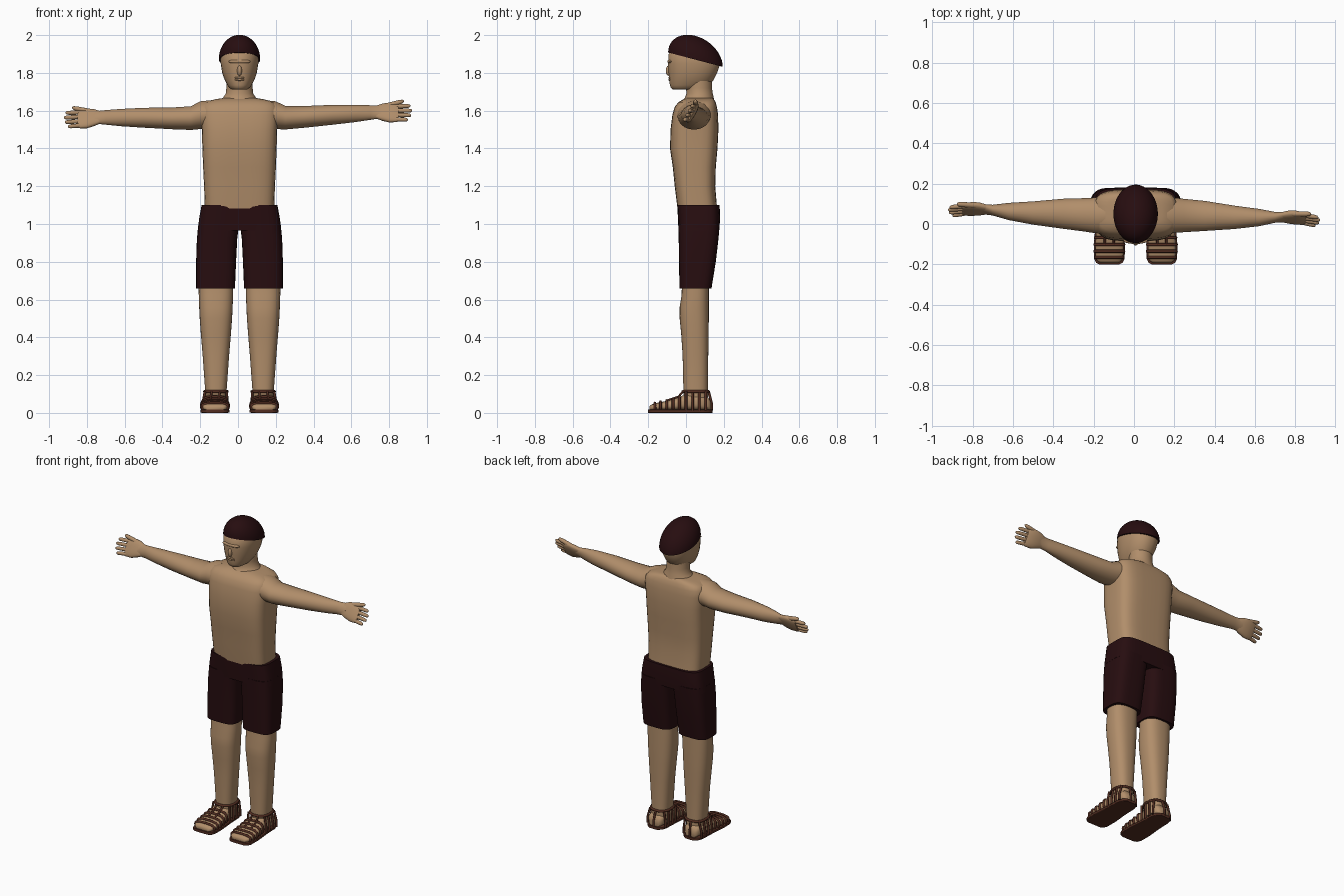
import bpy, bmesh, math
from mathutils import Vector

if "Cube" in bpy.data.objects:
    bpy.data.objects.remove(bpy.data.objects["Cube"])

CX = 0.008  # body centre line


def material(name, rgb):
    m = bpy.data.materials.new(name)
    m.diffuse_color = (*rgb, 1)
    m.use_nodes = True
    m.node_tree.nodes["Principled BSDF"].inputs["Base Color"].default_value = m.diffuse_color
    return m


SKIN = material("tan skin", (0.44, 0.27, 0.145))
CLOTH = material("dark maroon cloth", (0.02, 0.004, 0.005))
LEATHER = material("brown leather", (0.085, 0.026, 0.015))


def finish(ob, mat, angle=40):
    ob.data.materials.clear()
    ob.data.materials.append(mat)
    bpy.ops.object.select_all(action='DESELECT')
    ob.select_set(True)
    bpy.context.view_layer.objects.active = ob
    bpy.ops.object.shade_smooth_by_angle(angle=math.radians(angle))
    return ob


def sup(a, n):
    c, s = math.cos(a), math.sin(a)
    return (math.copysign(abs(c) ** (2 / n), c), math.copysign(abs(s) ** (2 / n), s))


def loft(name, rings, mat, n=2.0, seg=32, angle=40):
    """Skin superellipse rings, each given as (centre, half axis u, half axis v)."""
    bm = bmesh.new()
    loops = []
    for c, u, v in rings:
        c, u, v = Vector(c), Vector(u), Vector(v)
        pts = [sup(2 * math.pi * (i + 0.5) / seg, n) for i in range(seg)]
        loops.append([bm.verts.new(c + u * a + v * b) for a, b in pts])
    for l0, l1 in zip(loops, loops[1:]):
        for i in range(seg):
            j = (i + 1) % seg
            bm.faces.new((l0[i], l0[j], l1[j], l1[i]))
    bm.faces.new(loops[0])
    bm.faces.new(loops[-1])
    bmesh.ops.recalc_face_normals(bm, faces=bm.faces[:])
    me = bpy.data.meshes.new(name)
    bm.to_mesh(me)
    bm.free()
    ob = bpy.data.objects.new(name, me)
    bpy.context.collection.objects.link(ob)
    return finish(ob, mat, angle)


def stack(name, rows, mat, cx=CX, n=2.0, angle=40):
    """Vertical loft from rows of (z, half width, y front, y back)."""
    return loft(name, [((cx, (a + b) / 2, z), (w, 0, 0), (0, (b - a) / 2, 0))
                       for z, w, a, b in rows], mat, n, angle=angle)


def ball(name, loc, scale, mat):
    bpy.ops.mesh.primitive_uv_sphere_add(segments=24, ring_count=16, location=loc)
    ob = bpy.context.object
    ob.name = name
    ob.scale = scale
    return finish(ob, mat)


def cord(name, pts, r, mat, closed=False):
    cu = bpy.data.curves.new(name, 'CURVE')
    cu.dimensions = '3D'
    cu.bevel_depth = r
    cu.bevel_resolution = 2
    cu.use_fill_caps = True
    sp = cu.splines.new('POLY')
    sp.points.add(len(pts) - 1)
    for p, q in zip(sp.points, pts):
        p.co = (*q, 1)
    sp.use_cyclic_u = closed
    ob = bpy.data.objects.new(name, cu)
    bpy.context.collection.objects.link(ob)
    bpy.ops.object.select_all(action='DESELECT')
    ob.select_set(True)
    bpy.context.view_layer.objects.active = ob
    bpy.ops.object.convert(target='MESH')
    return finish(bpy.context.object, mat, 50)


# torso, neck and head
stack("torso", [(1.08, .184, -.045, .165), (1.2, .188, -.06, .155), (1.3, .193, -.07, .158),
                (1.4, .197, -.085, .167), (1.5, .2, -.082, .172), (1.58, .207, -.072, .17),
                (1.62, .205, -.06, .164), (1.645, .185, -.04, .157), (1.66, .13, -.015, .148),
                (1.668, .08, .01, .14)], SKIN, n=3.8, angle=60)
stack("neck", [(1.63, .125, -.04, .155), (1.665, .09, -.008, .148), (1.69, .073, .002, .142),
               (1.72, .07, .0, .138), (1.78, .07, .0, .138)], SKIN, angle=60)
stack("head", [(1.712, .04, -.07, .06), (1.72, .054, -.08, .09), (1.735, .064, -.086, .12),
               (1.76, .078, -.088, .145), (1.8, .092, -.092, .165), (1.85, .1, -.096, .182),
               (1.9, .1, -.092, .172), (1.935, .08, -.06, .13)], SKIN, n=2.2, angle=60)
ball("nose", (CX, -.09, 1.812), (.013, .017, .028), SKIN)
ball("brow", (CX, -.083, 1.86), (.06, .016, .012), SKIN)
for z in (1.764, 1.774):
    ball("lip", (CX, -.086, z), (.026, .008, .006), SKIN)

# cap: half dome on a rim that tilts down to the back
dome = []
for i in range(13):
    a = math.radians(i * 7.4)
    k, h = math.cos(a), .126 * math.sin(a)
    dome.append(((CX, .05, 1.87 + h), (.11 * k, 0, 0), (0, .145 * k, -.038 * k)))
loft("cap", dome, CLOTH, seg=40)

# shorts: hips and two legs
stack("shorts_hips", [(.965, .222, -.04, .176), (1.03, .214, -.043, .181), (1.1, .201, -.046, .178)],
      CLOTH, n=4.5)
for s in (-1, 1):
    loft("shorts_leg", [((CX + s * (i + o) / 2, (a + b) / 2, z), ((o - i) / 2, 0, 0), (0, (b - a) / 2, 0))
                        for z, i, o, a, b in [(.658, .024, .23, -.035, .135), (.8, .018, .23, -.037, .158),
                                              (.92, .012, .226, -.039, .172), (1.0, .002, .218, -.041, .179)]],
         CLOTH, n=3.5)


# one arm with hand; the left one hangs a little lower and further back
def arm(s):
    def P(x, y, z):
        t = max(0, abs(x) - .2) / .7
        if s < 0:
            y, z = y + .05 * t, z - .036 * t
        return Vector((s * x, y, z))

    def limb(name, rows, n=2.0, seg=24):
        loft(name, [(P(x, y, z), (0, w * math.cos(a), -w * math.sin(a)),
                     (0, h * math.sin(a), h * math.cos(a)))
                    for x, y, z, w, h, a in rows], SKIN, n, seg, 60)

    tilt = .5
    # shoulder to wrist: x, y, z, half thickness, half height, tilt
    limb("arm", [(.14, .045, 1.578, .095, .078, 0), (.2, .043, 1.576, .088, .074, 0),
                 (.25, .042, 1.563, .083, .063, 0), (.35, .04, 1.567, .075, .058, 0),
                 (.5, .033, 1.578, .058, .053, 0), (.62, .032, 1.585, .043, .046, 0),
                 (.7, .033, 1.59, .026, .039, .2), (.74, .034, 1.592, .02, .038, tilt),
                 (.76, .034, 1.593, .02, .045, tilt)])
    limb("palm", [(.73, .034, 1.592, .017, .036, tilt), (.765, .034, 1.592, .02, .05, tilt),
                  (.8, .032, 1.59, .019, .058, tilt), (.835, .027, 1.588, .016, .054, tilt),
                  (.85, .025, 1.587, .011, .05, tilt)], n=2.6)

    def digit(name, x0, x1, o0, o1, r, y0, y1):
        rows = []
        for k, f in ((0, .9), (.4, 1), (.8, .95), (.94, .75), (1, .25)):
            o = o0 + (o1 - o0) * k
            rows.append((x0 + (x1 - x0) * k, y0 + (y1 - y0) * k + o * math.sin(tilt),
                         1.588 + o * math.cos(tilt), r * f, r * f, tilt))
        limb(name, rows, seg=12)

    for o, tip in ((.039, .913), (.013, .922), (-.013, .917), (-.038, .9)):
        digit("finger", .825, tip, o, o * 1.08, .0115, .027, .012)
    digit("thumb", .75, .878, .034, .071, .0135, .034, .016)


# one leg with foot and sandal
def leg(s):
    cx = CX + s * .125
    fx = CX + s * .13
    stack("leg", [(.03, .055, -.01, .118), (.12, .057, -.014, .116), (.3, .07, -.018, .118),
                  (.42, .08, -.026, .12), (.5, .086, -.034, .121), (.56, .089, -.034, .121),
                  (.62, .091, -.024, .121), (.72, .093, -.02, .121)], SKIN, cx, n=2.5)
    # foot: y, half width, top height
    foot = [(.132, .035, .06), (.115, .05, .085), (.06, .058, .1), (0, .06, .1), (-.04, .065, .082),
            (-.09, .07, .066), (-.15, .07, .054), (-.18, .062, .046), (-.193, .045, .036)]
    loft("foot", [((fx, y, (t + .012) / 2), (w, 0, 0), (0, 0, (t - .012) / 2)) for y, w, t in foot],
         SKIN, n=2.8, angle=60)
    # sole, a little narrower at the heel
    sole = [(-.2, .05), (-.192, .066), (-.17, .076), (-.1, .077), (0, .068), (.09, .064),
            (.122, .054), (.14, .032)]
    loft("sandal_sole", [((fx, y, .009), (w, 0, 0), (0, 0, .009)) for y, w in sole], LEATHER, n=8)

    def size(y):
        for (y0, w0, t0), (y1, w1, t1) in zip(foot, foot[1:]):
            if y1 <= y <= y0:
                k = (y0 - y) / (y0 - y1)
                return w0 + (w1 - w0) * k, t0 + (t1 - t0) * k

    # straps across the toes and instep
    for y in (-.165, -.135, -.102, -.068, -.035):
        w, t = size(y)
        h = (t - .012) / 2
        arc = [sup(math.radians(-40 + 260 * i / 20), 2.8) for i in range(21)]
        cord("toe_strap", [(fx + a * (w + .002), y, t - h + b * (h + .002)) for a, b in arc], .0075, LEATHER)
    # ankle band and upright straps
    band = [sup(2 * math.pi * i / 28, 2.5) for i in range(28)]
    cord("ankle_band", [(cx + a * .06, .051 + b * .068, .113) for a, b in band], .008, LEATHER, True)
    for y in (.105, .07, .035, 0):
        for side in (-1, 1):
            cord("side_strap", [(fx + side * .064, y, .012), (fx + side * .064, y, .05),
                                (cx + side * (.058 if y < .1 else .05), y, .113)], .007, LEATHER)
    cord("heel_strap", [(fx, .136, .012), (fx, .136, .05), (cx, .12, .113)], .007, LEATHER)
    for dx in (-.022, .022):
        cord("instep_strap", [(cx + dx, -.016, .113), (fx + dx, -.04, .085), (fx + dx, -.1, .065)],
             .006, LEATHER)


for s in (-1, 1):
    arm(s)
    leg(s)
